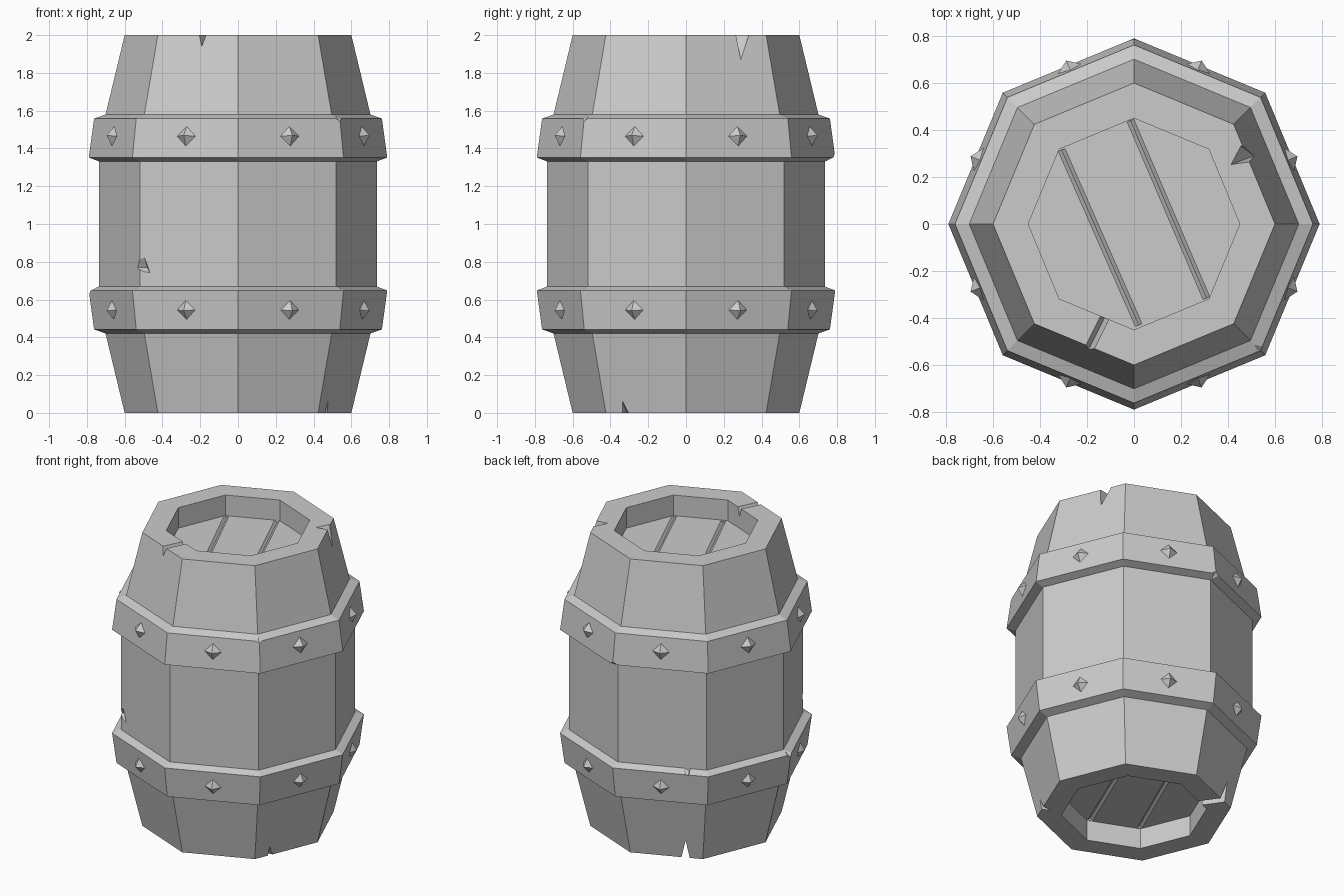
import bpy, bmesh
from math import cos, sin, pi
from mathutils import Vector, Matrix

if "Cube" in bpy.data.objects:
    bpy.data.objects.remove(bpy.data.objects["Cube"])


def make(name, bm):
    bmesh.ops.recalc_face_normals(bm, faces=bm.faces)
    me = bpy.data.meshes.new(name)
    bm.to_mesh(me)
    bm.free()
    ob = bpy.data.objects.new(name, me)
    bpy.context.collection.objects.link(ob)
    return ob


def lathe(name, profile, closed):
    """Eight-sided turned solid; an open profile gets flat caps."""
    bm = bmesh.new()
    rings = [[bm.verts.new((r * cos(k * pi / 4), r * sin(k * pi / 4), z)) for k in range(8)]
             for r, z in profile]
    n = len(rings)
    for i in range(n if closed else n - 1):
        a, b = rings[i], rings[(i + 1) % n]
        for k in range(8):
            j = (k + 1) % 8
            bm.faces.new((a[k], a[j], b[j], b[k]))
    if not closed:
        bm.faces.new(rings[0])
        bm.faces.new(rings[-1])
    return make(name, bm)


def carve(target, hulls):
    """Subtract convex chips from the target."""
    for pts in hulls:
        bm = bmesh.new()
        for p in pts:
            bm.verts.new(p)
        bmesh.ops.convex_hull(bm, input=bm.verts)
        cutter = make("cutter", bm)
        cutter.hide_render = True
        mod = target.modifiers.new("chip", 'BOOLEAN')
        mod.operation, mod.solver, mod.object = 'DIFFERENCE', 'EXACT', cutter
        bpy.context.view_layer.update()
        dg = bpy.context.evaluated_depsgraph_get()
        me = bpy.data.meshes.new_from_object(target.evaluated_get(dg))
        target.modifiers.clear()
        target.data = me
        bpy.data.objects.remove(cutter)


def groove(a, b, z, width, depth, up=0.01):
    """V-shaped wedge running from a to b, opening upwards at height z."""
    a, b = Vector((*a, z)), Vector((*b, z))
    side = (b - a).cross(Vector((0, 0, 1))).normalized() * width / 2
    lift, down = Vector((0, 0, up)), Vector((0, 0, -depth))
    return [p + q for p in (a, b) for q in (side + lift, lift - side, down)]


def flip(pts):
    return [Vector((p[0], -p[1], 2 - p[2])) for p in pts]


# Barrel body with recessed lid and base
LID = 0.14
body = lathe("barrel_body", [(.45, LID), (.45, 0), (.6, 0), (.735, .56), (.735, 1.44),
                             (.6, 2), (.45, 2), (.45, 2 - LID)], False)

# Plank grooves on both ends
planks = [groove((-.308, .315), (.02, -.43), 2 - LID, .035, .015, .002),
          groove((-.015, .44), (.308, -.315), 2 - LID, .035, .015, .002)]
# Cracks in rims and staves
cracks = [
    groove((-.10, -.35), (-.225, -.60), 2, .045, .06),
    [(.405, .25, 2.01), (.45, .335, 2.01), (.54, .27, 2.01), (.60, .35, 2.01), (.512, .29, 1.87)],
    flip(groove((-.22, -.32), (-.39, -.56), 2, .055, .13)),
    [(.39, -.31, -.01), (.52, -.36, -.01), (.51, -.295, -.01), (.50, -.345, .085)],
    [(-.50, -.54, .84), (-.46, -.56, .73), (-.56, -.56, .78), (-.545, -.49, .77), (-.48, -.50, .77)],
]
carve(body, planks + [flip(p) for p in planks] + cracks)

# Iron hoops
HOOP = [(.68, .42), (.70, .42), (.762, .442), (.79, .648), (.737, .668), (.68, .668)]
lower = lathe("lower_hoop", HOOP, True)
upper = lathe("upper_hoop", [(r, 2 - z) for r, z in HOOP], True)


def corner_chip(k, r, z, w, h):
    """Wedge that knocks off a hoop corner at vertex direction k."""
    m = Matrix.Rotation(k * pi / 4, 3, 'Z')
    return [m @ Vector(p) for p in ((r - .055, 0, z), (r + .03, 0, z - h), (r - .015, w, z),
                                    (r - .015, -w, z), (r + .1, 0, z + h * .3))]


carve(upper, [corner_chip(7, .775, 1.575, .07, .06), corner_chip(2, .80, 1.34, .06, -.06)])
carve(lower, [corner_chip(4, .80, .66, .06, .06),
              [(-.37, .57, .68), (-.43, .63, .68), (-.47, .62, .68), (-.41, .53, .68), (-.43, .60, .625)]])

# Four-sided studs, one per hoop face
for label, z, tilt in (("lower", .545, .12), ("upper", 1.465, -.12)):
    bm = bmesh.new()
    for k in range(8):
        m = (Matrix.Rotation((k + .5) * pi / 4, 4, 'Z') @ Matrix.Translation((.717, 0, z))
             @ Matrix.Rotation(tilt, 4, 'Y'))
        base = [bm.verts.new(m @ Vector((-.004, y, h)))
                for y, h in ((.057, 0), (0, .056), (-.057, 0), (0, -.056))]
        tip = bm.verts.new(m @ Vector((.036, 0, 0)))
        bm.faces.new(base)
        for i in range(4):
            bm.faces.new((base[i], base[(i + 1) % 4], tip))
    make(label + "_hoop_studs", bm)
